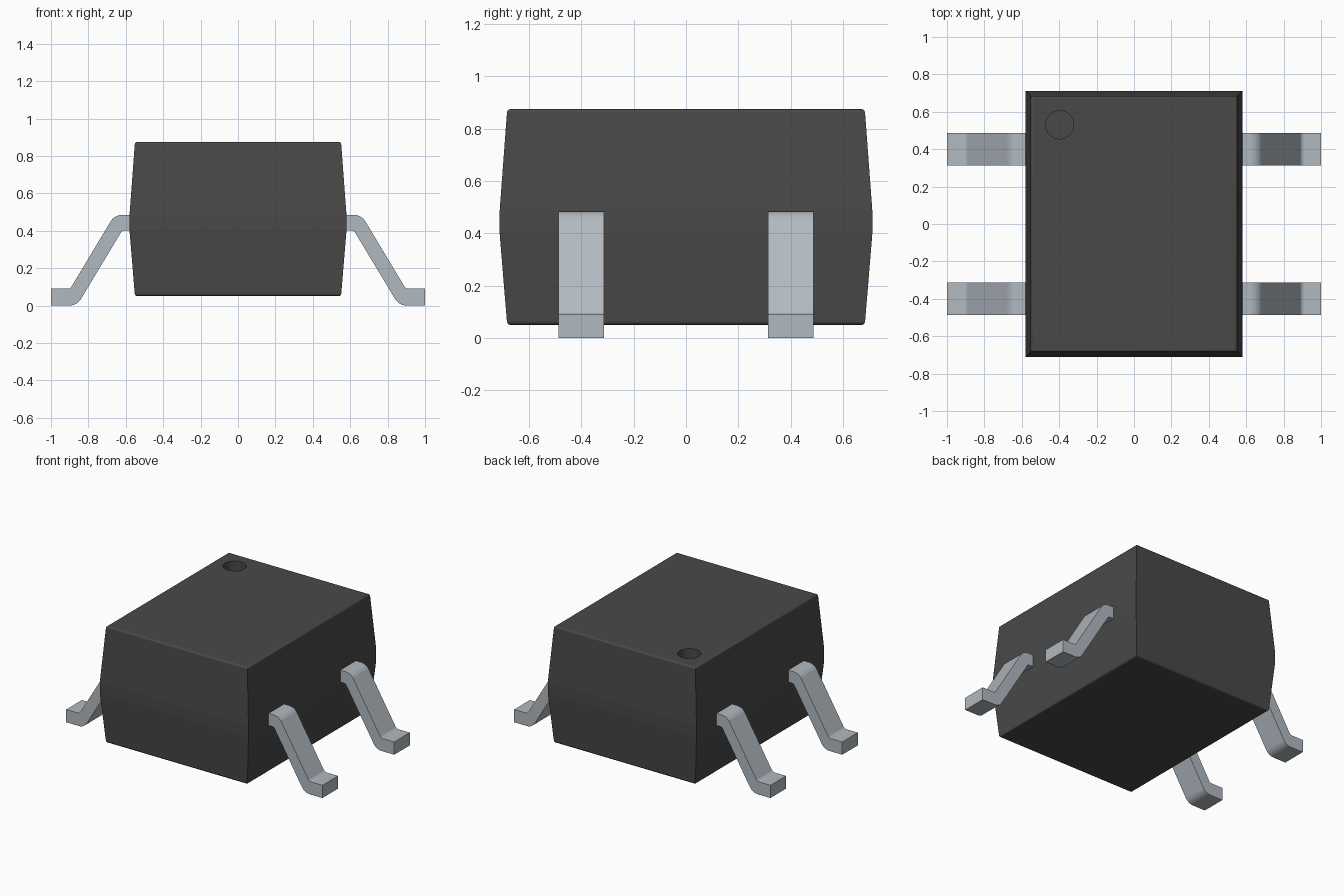
import bpy, bmesh, math
from mathutils import Vector

cube = bpy.data.objects.get("Cube")
if cube:
    bpy.data.objects.remove(cube, do_unlink=True)


def material(name, rgb, metallic=0.0):
    m = bpy.data.materials.new(name)
    m.use_nodes = True
    m.diffuse_color = (*rgb, 1)
    bsdf = next(n for n in m.node_tree.nodes if n.type == 'BSDF_PRINCIPLED')
    bsdf.inputs["Base Color"].default_value = (*rgb, 1)
    bsdf.inputs["Roughness"].default_value = 0.6
    return m


def fillet(corners, radii, steps=5):
    """Round the inner corners of an open 2D path with arcs."""
    pts = [Vector(corners[0])]
    for i, r in enumerate(radii, 1):
        p = Vector(corners[i])
        a = (Vector(corners[i - 1]) - p).normalized()
        b = (Vector(corners[i + 1]) - p).normalized()
        half = a.angle(b) / 2
        centre = p + (a + b).normalized() * (r / math.sin(half))
        start = p + a * (r / math.tan(half)) - centre
        end = p + b * (r / math.tan(half)) - centre
        for k in range(steps + 1):
            d = start.lerp(end, k / steps)
            pts.append(centre + d.normalized() * r)
    pts.append(Vector(corners[-1]))
    return pts


def add_object(name, bm, mat):
    bmesh.ops.recalc_face_normals(bm, faces=bm.faces[:])
    mesh = bpy.data.meshes.new(name)
    bm.to_mesh(mesh)
    bm.free()
    mesh.materials.append(mat)
    ob = bpy.data.objects.new(name, mesh)
    bpy.context.collection.objects.link(ob)
    return ob


def activate(ob):
    bpy.ops.object.select_all(action='DESELECT')
    ob.select_set(True)
    bpy.context.view_layer.objects.active = ob


def smooth(ob):
    activate(ob)
    bpy.ops.object.shade_smooth_by_angle(angle=math.radians(35))
    wn = ob.modifiers.new("Weighted normals", 'WEIGHTED_NORMAL')
    wn.keep_sharp = True


black = material("black plastic", (0.066, 0.066, 0.066))
metal = material("grey metal", (0.44, 0.49, 0.53))

# Body: rectangular rings following an inset/height profile
HX, HY, TOP = 0.58, 0.712, 0.875
profile = fillet([(0.1, 0.05), (0.029, 0.05), (0, 0.40), (0, 0.485),
                  (0.029, TOP), (0.1, TOP)], [0.015, 0.4, 0.4, 0.015])[1:-1]
bm = bmesh.new()
rings = [[bm.verts.new((sx * (HX - d), sy * (HY - d), z))
          for sx, sy in ((-1, -1), (1, -1), (1, 1), (-1, 1))]
         for d, z in profile]
for lower, upper in zip(rings, rings[1:]):
    for i in range(4):
        j = (i + 1) % 4
        bm.faces.new((lower[i], lower[j], upper[j], upper[i]))
bm.faces.new(rings[0][::-1])
bm.faces.new(rings[-1])
body = add_object("body", bm, black)

# Round corner dimple cut into the top
bm = bmesh.new()
bmesh.ops.create_cone(bm, cap_ends=True, segments=40, radius1=0.075,
                      radius2=0.075, depth=0.16)
bmesh.ops.translate(bm, verts=bm.verts[:], vec=(-0.397, 0.53, TOP))
cutter = add_object("dimple_cutter", bm, black)
cutter.hide_render = True
cut = body.modifiers.new("Dimple", 'BOOLEAN')
cut.operation = 'DIFFERENCE'
cut.solver = 'EXACT'
cut.object = cutter
activate(body)
bpy.ops.object.modifier_apply(modifier=cut.name)
bpy.data.objects.remove(cutter, do_unlink=True)
smooth(body)

# Leads: bent strip profile extruded along y
upper = fillet([(0.565, 0.485), (0.66, 0.485), (0.897, 0.09), (1, 0.09)],
               [0.07, 0.025])
lower = fillet([(0.565, 0.40), (0.62, 0.40), (0.861, 0), (1, 0)],
               [0.015, 0.07])
WIDTH = 0.174
for side, sx in (("left", 1), ("right", -1)):
    for end, cy in (("front", -0.4), ("back", 0.4)):
        bm = bmesh.new()
        rows = [[[bm.verts.new((sx * p.x, cy + s * WIDTH / 2, p.y))
                  for p in path] for path in (upper, lower)] for s in (-1, 1)]
        (u0, l0), (u1, l1) = rows
        for i in range(len(u0) - 1):
            for a, b in ((u0, u1), (u1, l1), (l1, l0), (l0, u0)):
                bm.faces.new((a[i], a[i + 1], b[i + 1], b[i]))
        for i in (0, -1):
            bm.faces.new((u0[i], u1[i], l1[i], l0[i]))
        smooth(add_object(f"{side}_{end}_lead", bm, metal))
